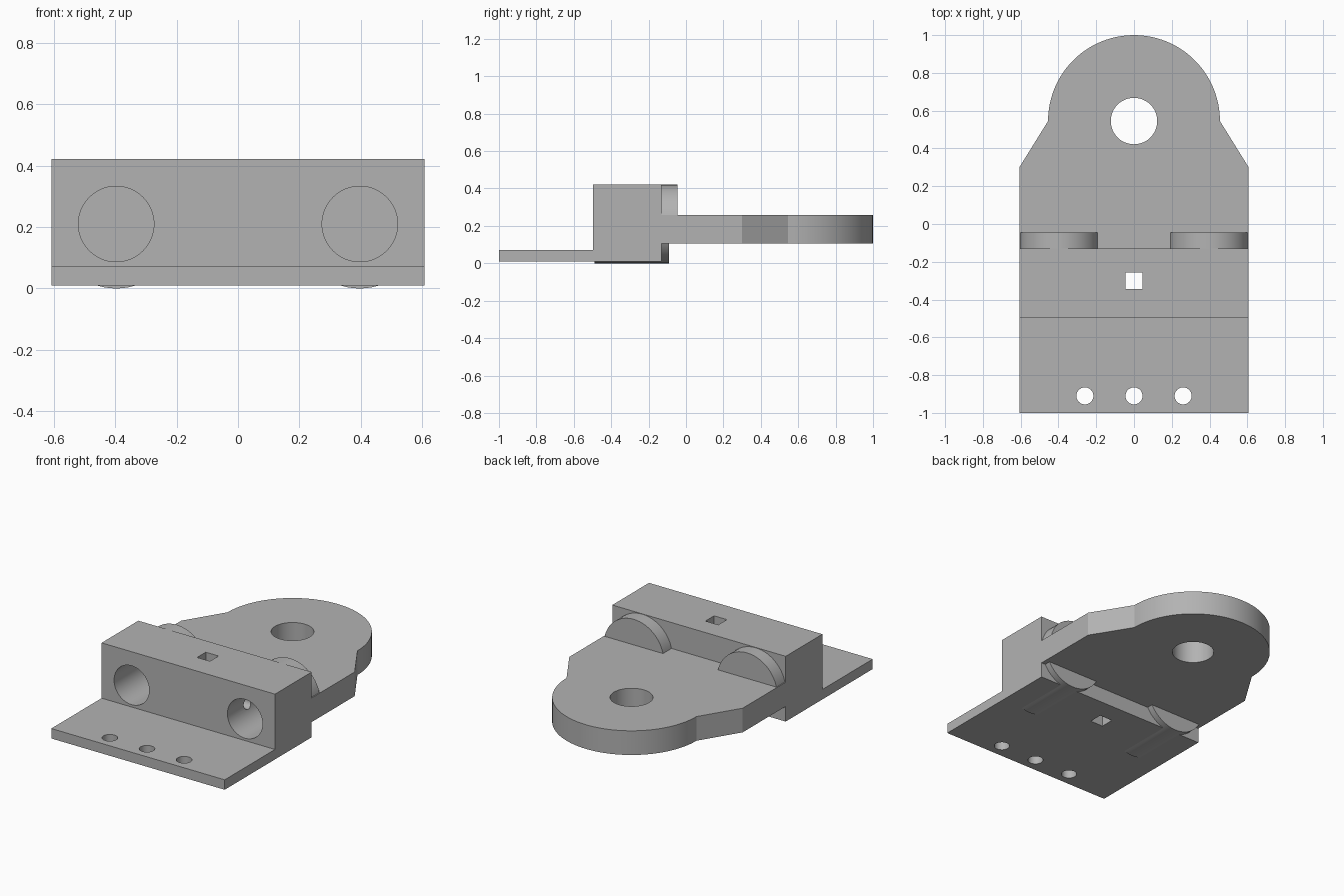
import bpy, bmesh, math
from mathutils import Matrix, Vector

old = bpy.data.objects.get("Cube")
if old:
    bpy.data.objects.remove(old, do_unlink=True)

grey = bpy.data.materials.new("plain_grey")
grey.use_nodes = True
GREY = (0.45, 0.45, 0.45, 1)
grey.diffuse_color = GREY
grey.node_tree.nodes["Principled BSDF"].inputs["Base Color"].default_value = GREY


def add(name, bm):
    bmesh.ops.recalc_face_normals(bm, faces=bm.faces)
    mesh = bpy.data.meshes.new(name)
    bm.to_mesh(mesh)
    bm.free()
    mesh.materials.append(grey)
    ob = bpy.data.objects.new(name, mesh)
    bpy.context.collection.objects.link(ob)
    return ob


def prism(name, points, offset):
    """Extrude a closed outline of 3D points along offset."""
    bm = bmesh.new()
    face = bm.faces.new([bm.verts.new(p) for p in points])
    ext = bmesh.ops.extrude_face_region(bm, geom=[face])
    moved = [v for v in ext["geom"] if isinstance(v, bmesh.types.BMVert)]
    bmesh.ops.translate(bm, vec=offset, verts=moved)
    return add(name, bm)


def box(name, lo, hi):
    (x0, y0, z0), (x1, y1, z1) = lo, hi
    base = [(x0, y0, z0), (x1, y0, z0), (x1, y1, z0), (x0, y1, z0)]
    return prism(name, base, (0, 0, z1 - z0))


def cylinder(name, start, end, radius, sides=64):
    start, end = Vector(start), Vector(end)
    axis = end - start
    spin = axis.to_track_quat("Z", "Y").to_matrix().to_4x4()
    bm = bmesh.new()
    bmesh.ops.create_cone(bm, cap_ends=True, segments=sides, radius1=radius,
                          radius2=radius, depth=axis.length,
                          matrix=Matrix.Translation((start + end) / 2) @ spin)
    return add(name, bm)


def combine(ob, other, operation):
    """Apply a boolean and discard the second part."""
    mod = ob.modifiers.new(operation.lower(), "BOOLEAN")
    mod.operation = operation
    mod.solver = "EXACT"
    mod.object = other
    bpy.ops.object.select_all(action="DESELECT")
    bpy.context.view_layer.objects.active = ob
    ob.select_set(True)
    bpy.ops.object.modifier_apply(modifier=mod.name)
    bpy.data.objects.remove(other, do_unlink=True)


W = 0.607          # half width
BACK = -0.13       # back of the block
BORE_X, BORE_Z = 0.397, 0.21

# Block with its thin front flange
section = [(-1, 0.009), (BACK, 0.009), (BACK, 0.422),
           (-0.497, 0.422), (-0.497, 0.072), (-1, 0.072)]
body = prism("hinge_bracket", [(-W, y, z) for y, z in section], (2 * W, 0, 0))

# Rear tongue with rounded end and tapered shoulders
steps = 48
outline = [(-W, BACK - 0.1), (W, BACK - 0.1), (W, 0.3)]
outline += [(0.455 * math.cos(math.pi * i / steps),
             0.545 + 0.455 * math.sin(math.pi * i / steps)) for i in range(steps + 1)]
outline.append((-W, 0.3))
tongue = prism("rear_tongue", [(x, y, 0.105) for x, y in outline], (0, 0, 0.153))
combine(body, tongue, "UNION")

# Sleeves that show as rounded caps behind the block, shorter below the tongue
for x in (-BORE_X, BORE_X):
    sleeve = cylinder("sleeve", (x, -0.49, BORE_Z), (x, -0.045, BORE_Z), 0.21)
    trim = box("sleeve_trim", (x - 0.3, -0.09, -0.1), (x + 0.3, 0.1, 0.18))
    combine(sleeve, trim, "DIFFERENCE")
    combine(body, sleeve, "UNION")

# Blind bores in the block
for x in (-BORE_X, BORE_X):
    combine(body, cylinder("bore", (x, -0.6, BORE_Z), (x, -0.14, BORE_Z), 0.123), "DIFFERENCE")

# Small cross passage between the bores, and the square shaft
combine(body, cylinder("cross_passage", (-BORE_X, -0.3, 0.2), (BORE_X, -0.3, 0.2), 0.035, 32),
        "DIFFERENCE")
combine(body, box("square_shaft", (-0.045, -0.345, -0.2), (0.045, -0.258, 0.6)), "DIFFERENCE")

# Tongue hole and flange screw holes
holes = [(0, 0.545, 0.123)] + [(x, -0.91, 0.045) for x in (-0.26, 0, 0.26)]
for x, y, r in holes:
    combine(body, cylinder("hole", (x, y, -0.2), (x, y, 0.6), r, 48), "DIFFERENCE")

bpy.ops.object.select_all(action="DESELECT")
body.select_set(True)
bpy.context.view_layer.objects.active = body
bpy.ops.object.shade_smooth_by_angle(angle=math.radians(10))
